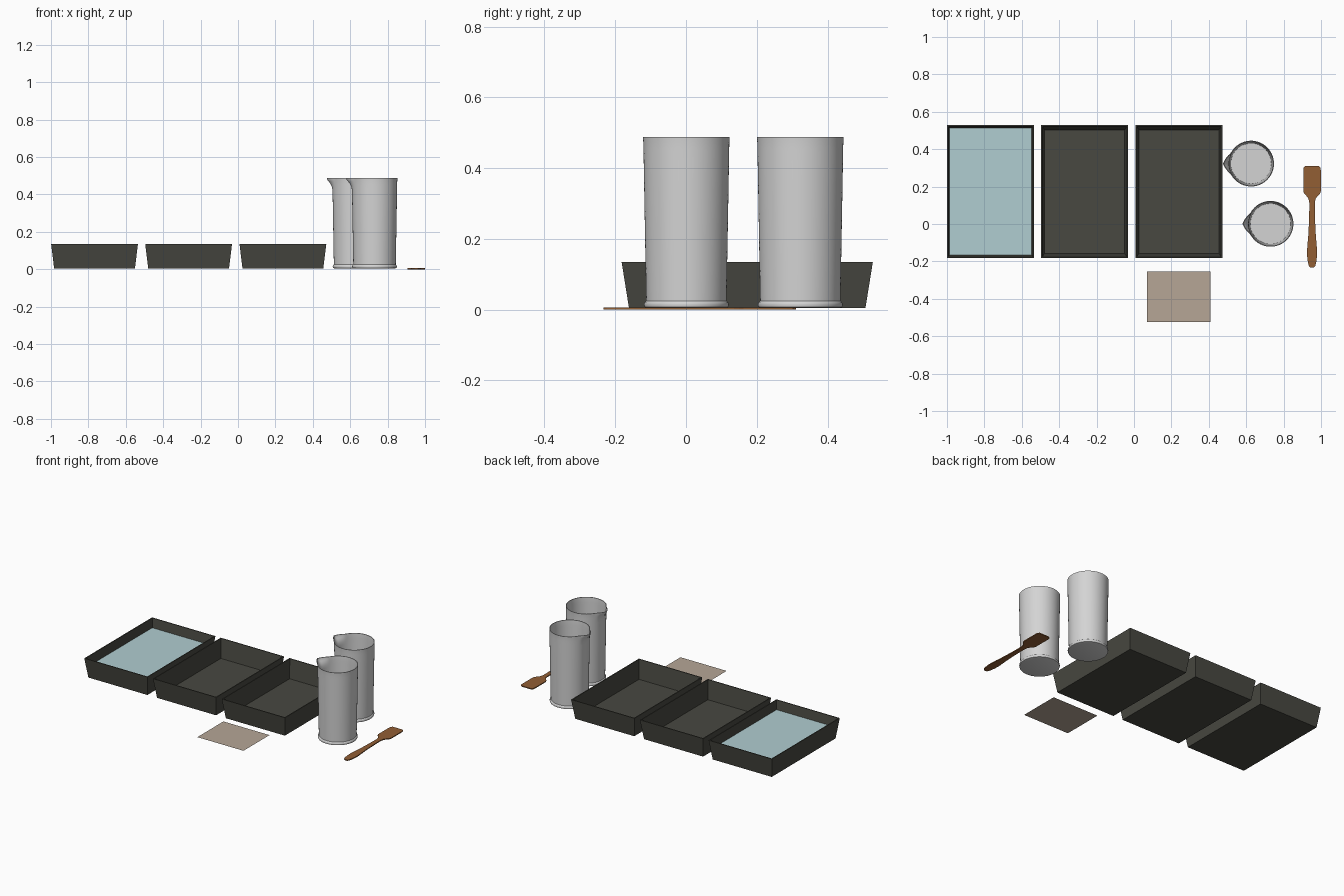
import bpy, bmesh, math

if "Cube" in bpy.data.objects:
    bpy.data.objects.remove(bpy.data.objects["Cube"])


def material(name, rgb):
    m = bpy.data.materials.new(name)
    lin = [((c / 255 + 0.055) / 1.055) ** 2.4 for c in rgb]
    m.diffuse_color = (*lin, 1)
    m.use_nodes = True
    m.node_tree.nodes["Principled BSDF"].inputs["Base Color"].default_value = m.diffuse_color
    return m


TRAY = material("dark tray plastic", (72, 72, 65))
WATER = material("pale blue liquid", (176, 205, 209))
CUP = material("light grey plastic", (212, 212, 212))
WOOD = material("brown wood", (146, 94, 52))
PAPER = material("tan sheet", (182, 166, 150))


def finish(bm, name, mat, smooth=False, loc=(0, 0, 0), fix_normals=True):
    if fix_normals:
        bmesh.ops.recalc_face_normals(bm, faces=bm.faces[:])
    me = bpy.data.meshes.new(name)
    bm.to_mesh(me)
    bm.free()
    me.materials.append(mat)
    ob = bpy.data.objects.new(name, me)
    bpy.context.collection.objects.link(ob)
    ob.location = loc
    if smooth:
        bpy.ops.object.select_all(action='DESELECT')
        ob.select_set(True)
        bpy.context.view_layer.objects.active = ob
        bpy.ops.object.shade_smooth_by_angle(angle=math.radians(35))
    return ob


def rect(bm, hx, hy, z):
    return [bm.verts.new((sx * hx, sy * hy, z))
            for sx, sy in ((-1, -1), (1, -1), (1, 1), (-1, 1))]


def sheet(name, mat, hx, hy, loc):
    bm = bmesh.new()
    bm.faces.new(rect(bm, hx, hy, 0))
    finish(bm, name, mat, loc=loc, fix_normals=False)


def tray(name, x):
    # tapered open box: outer floor, outer rim, inner rim, inner floor
    bm = bmesh.new()
    loops = [rect(bm, *p) for p in ((0.216, 0.334, 0.004), (0.232, 0.355, 0.135),
                                    (0.226, 0.349, 0.135), (0.214, 0.330, 0.012))]
    for a, b in zip(loops, loops[1:]):
        for i in range(4):
            j = (i + 1) % 4
            bm.faces.new((a[i], a[j], b[j], b[i]))
    bm.faces.new(loops[0][::-1])
    bm.faces.new(loops[-1])
    finish(bm, name, TRAY, loc=(x, 0.173, 0))


def jug(name, x, y, n=72):
    # lathe profile (radius, height), outside upwards then inside downwards
    prof = [(0.112, 0.005), (0.118, 0.007), (0.120, 0.014), (0.118, 0.021), (0.1135, 0.025),
            (0.1205, 0.42), (0.1208, 0.44), (0.1211, 0.455), (0.1214, 0.468),
            (0.122, 0.479), (0.1225, 0.488),
            (0.1185, 0.488), (0.118, 0.479), (0.1174, 0.468), (0.1171, 0.455),
            (0.1168, 0.44), (0.1165, 0.42), (0.108, 0.022)]
    bm = bmesh.new()
    loops = []
    for r, z in prof:
        loop = []
        lift = max(0, (z - 0.43) / 0.05)
        for i in range(n):
            a = 2 * math.pi * i / n
            off = abs(a - math.pi)
            # pouring spout towards -x
            rr = r + 0.028 * min(1, lift) ** 1.5 * max(0, 1 - off / 0.48)
            loop.append(bm.verts.new((rr * math.cos(a), rr * math.sin(a), z)))
        loops.append(loop)
    for a, b in zip(loops, loops[1:]):
        for i in range(n):
            j = (i + 1) % n
            bm.faces.new((a[i], a[j], b[j], b[i]))
    bm.faces.new(loops[0][::-1])
    bm.faces.new(loops[-1])
    finish(bm, name, CUP, True, (x, y, 0))


# three developing trays, the left one filled
for name, x in (("left_tray", -0.767), ("middle_tray", -0.264), ("right_tray", 0.240)):
    tray(name, x)
sheet("liquid", WATER, 0.222, 0.341, (-0.767, 0.173, 0.075))

# two measuring jugs
jug("back_jug", 0.626, 0.323)
jug("front_jug", 0.730, 0.001)

# loose sheet
sheet("paper_sheet", PAPER, 0.169, 0.136, (0.239, -0.389, 0.03))

# wooden paddle: half outline (half width, y), mirrored
half = [(0.010, -0.233), (0.017, -0.224), (0.022, -0.205), (0.026, -0.175), (0.027, -0.145),
        (0.024, -0.105), (0.020, -0.06), (0.017, 0.0), (0.015, 0.07), (0.015, 0.115),
        (0.019, 0.135), (0.030, 0.150), (0.042, 0.162), (0.047, 0.176), (0.047, 0.285),
        (0.045, 0.302), (0.036, 0.311)]
bm = bmesh.new()
outline = half + [(-w, y) for w, y in reversed(half)]
face = bm.faces.new([bm.verts.new((w, y, 0)) for w, y in outline])
ext = bmesh.ops.extrude_face_region(bm, geom=[face])
for v in ext["geom"]:
    if isinstance(v, bmesh.types.BMVert):
        v.co.z = 0.006
finish(bm, "wooden_paddle", WOOD, loc=(0.952, 0, 0))
